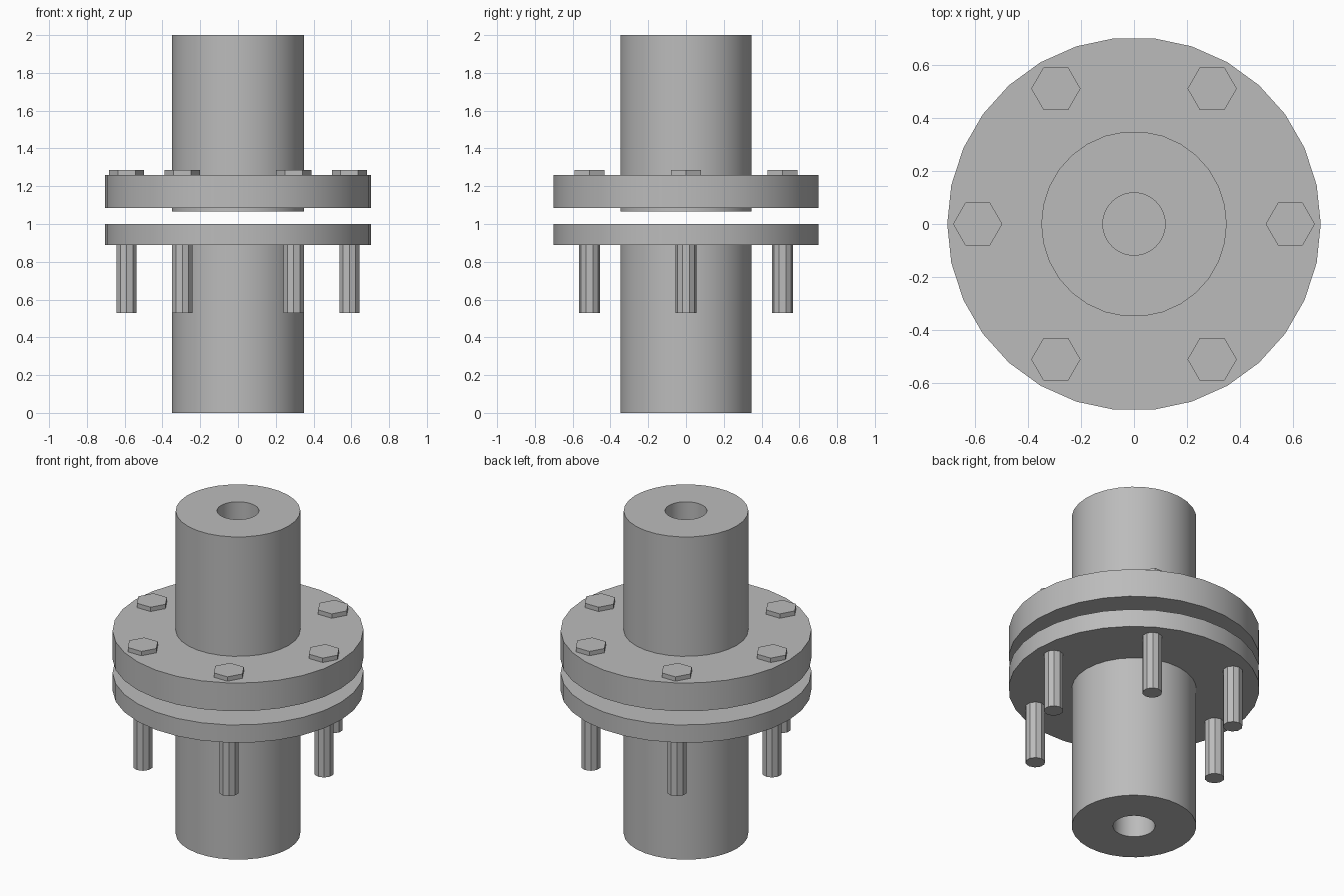
import bpy, bmesh, math
from mathutils import Matrix

if "Cube" in bpy.data.objects:
    bpy.data.objects.remove(bpy.data.objects["Cube"], do_unlink=True)

steel = bpy.data.materials.new("grey steel")
steel.use_nodes = True
grey = (0.5, 0.5, 0.5, 1)
steel.diffuse_color = grey
steel.node_tree.nodes["Principled BSDF"].inputs["Base Color"].default_value = grey


def finish(name, bm):
    mesh = bpy.data.meshes.new(name)
    bmesh.ops.recalc_face_normals(bm, faces=bm.faces)
    bm.to_mesh(mesh)
    bm.free()
    mesh.materials.append(steel)
    obj = bpy.data.objects.new(name, mesh)
    bpy.context.collection.objects.link(obj)
    bpy.ops.object.select_all(action="DESELECT")
    obj.select_set(True)
    bpy.context.view_layer.objects.active = obj
    bpy.ops.object.shade_smooth_by_angle(angle=math.radians(30))
    return obj


def lathe(name, profile, sides=30):
    """Revolve (radius, z) points; open ends are capped."""
    bm = bmesh.new()
    rings = [[bm.verts.new((r * math.cos(math.tau * i / sides),
                            r * math.sin(math.tau * i / sides), z))
              for i in range(sides)] for r, z in profile]
    for a, b in zip(rings, rings[1:]):
        for i in range(sides):
            j = (i + 1) % sides
            bm.faces.new((a[i], a[j], b[j], b[i]))
    bm.faces.new(rings[0])
    bm.faces.new(rings[-1])
    return finish(name, bm)


def prism(name, x, y, radius, bottom, top, sides, turn=0):
    bm = bmesh.new()
    place = Matrix.Translation((x, y, (bottom + top) / 2)) @ Matrix.Rotation(turn, 4, "Z")
    bmesh.ops.create_cone(bm, cap_ends=True, segments=sides, radius1=radius,
                          radius2=radius, depth=top - bottom, matrix=place)
    return finish(name, bm)


HUB, BORE, FLANGE = 0.35, 0.118, 0.705

# Flanged hubs, each with a bore from its outer end
lathe("upper_flanged_hub", [(HUB, 1.065), (HUB, 1.085), (FLANGE, 1.085), (FLANGE, 1.26),
                            (HUB, 1.26), (HUB, 2), (BORE, 2), (BORE, 1.085)])
lathe("lower_flanged_hub", [(BORE, 0.89), (BORE, 0), (HUB, 0), (HUB, 0.89),
                            (FLANGE, 0.89), (FLANGE, 1)])

# Ring of six bolts: hexagonal heads above, shanks below
for k in range(6):
    angle = math.tau * k / 6
    x, y = 0.59 * math.cos(angle), 0.59 * math.sin(angle)
    prism(f"bolt_head_{k + 1}", x, y, 0.093, 1.25, 1.287, 6, math.pi / 6)
    prism(f"bolt_shank_{k + 1}", x, y, 0.056, 0.53, 0.9, 10)
